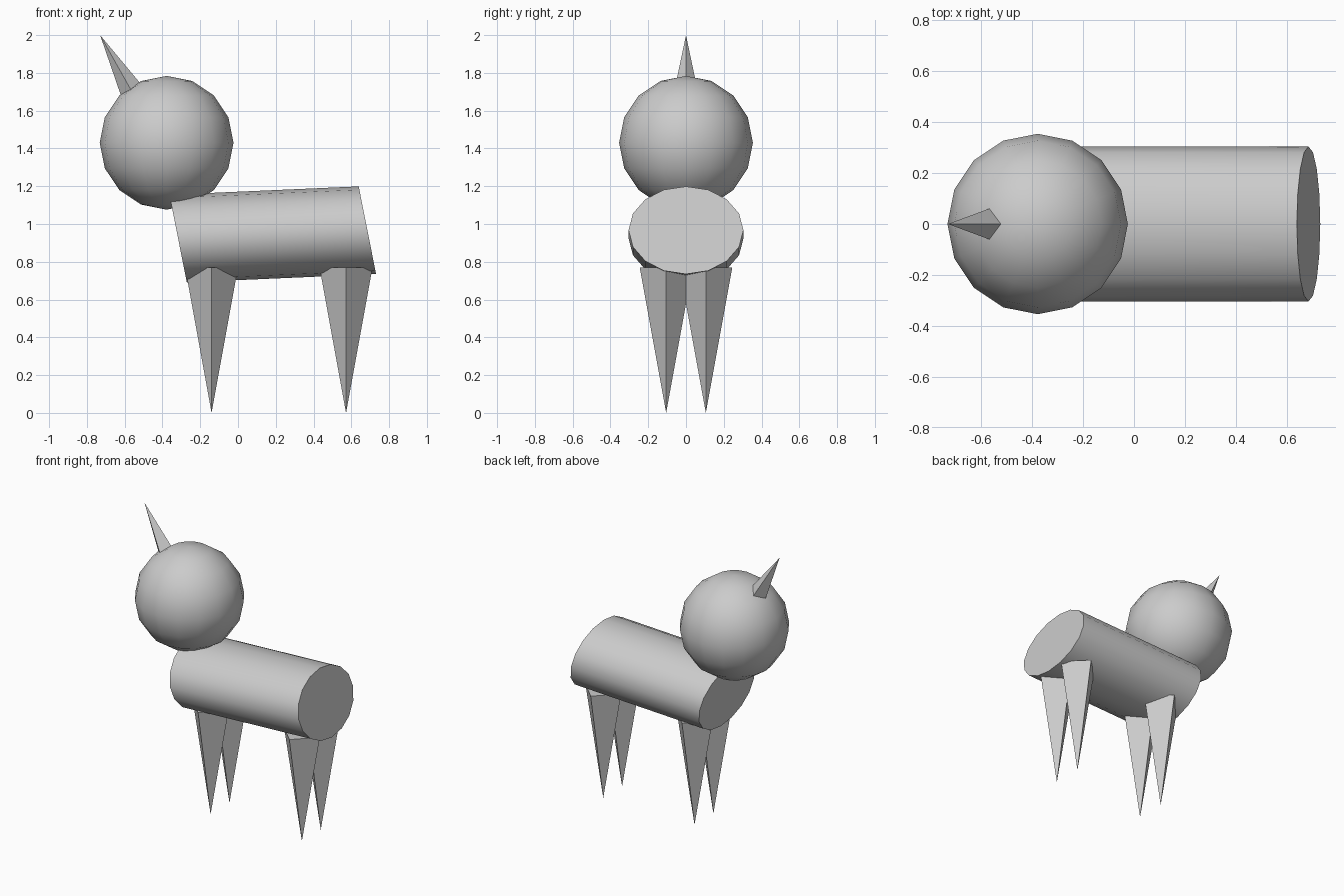
import bpy
import bmesh
import math
from mathutils import Matrix, Vector

cube = bpy.data.objects.get("Cube")
if cube:
    bpy.data.objects.remove(cube, do_unlink=True)

# One plain grey for the whole model
grey = bpy.data.materials.new("plain_grey")
grey.use_nodes = True
grey.diffuse_color = (0.6, 0.6, 0.6, 1)
grey.node_tree.nodes["Principled BSDF"].inputs["Base Color"].default_value = (0.6, 0.6, 0.6, 1)


def finish(name, bm, smooth=False):
    bmesh.ops.recalc_face_normals(bm, faces=bm.faces)
    mesh = bpy.data.meshes.new(name)
    bm.to_mesh(mesh)
    bm.free()
    mesh.materials.append(grey)
    obj = bpy.data.objects.new(name, mesh)
    bpy.context.collection.objects.link(obj)
    if smooth:
        bpy.ops.object.select_all(action="DESELECT")
        obj.select_set(True)
        bpy.context.view_layer.objects.active = obj
        bpy.ops.object.shade_smooth_by_angle(angle=math.radians(30))
    return obj


def spike(name, tip, length, radius, tilt=0.0, up=1):
    """Four-sided pyramid whose point sits at tip."""
    bm = bmesh.new()
    bmesh.ops.create_cone(bm, cap_ends=True, segments=4, radius1=radius, radius2=0,
                          depth=length, matrix=Matrix.Translation((0, 0, -length / 2)))
    bmesh.ops.remove_doubles(bm, verts=bm.verts, dist=0.0001)
    turn = Matrix.Rotation(tilt, 4, "Y") @ Matrix.Diagonal((1, 1, up, 1))
    bm.transform(Matrix.Translation(tip) @ turn)
    return finish(name, bm)


# Body: slanted, flattened cylinder spanned by its half-height, half-width and half-length
body = bmesh.new()
bmesh.ops.create_cone(body, cap_ends=True, segments=16, radius1=1, radius2=1, depth=2)
slant = Matrix((Vector((-0.046, 0, 0.232)),
                Vector((0, -0.304, 0)),
                Vector((0.501, 0, 0.022)))).transposed().to_4x4()
body.transform(Matrix.Translation((0.184, 0, 0.945)) @ slant)
finish("body", body, smooth=True)

# Head
head = bmesh.new()
bmesh.ops.create_uvsphere(head, u_segments=16, v_segments=8, radius=0.354,
                          matrix=Matrix.Translation((-0.378, 0, 1.43)))
finish("head", head, smooth=True)

# Horn leaning outwards from the head
spike("horn", (-0.73, 0, 2), 0.42, 0.077, tilt=math.radians(-29.4))

# Legs: pyramids standing on their points
for end, x in (("front", -0.14), ("rear", 0.572)):
    for side, y in (("right", -0.105), ("left", 0.105)):
        spike(f"{end}_{side}_leg", (x, y, 0), 0.77, 0.14, up=-1)
